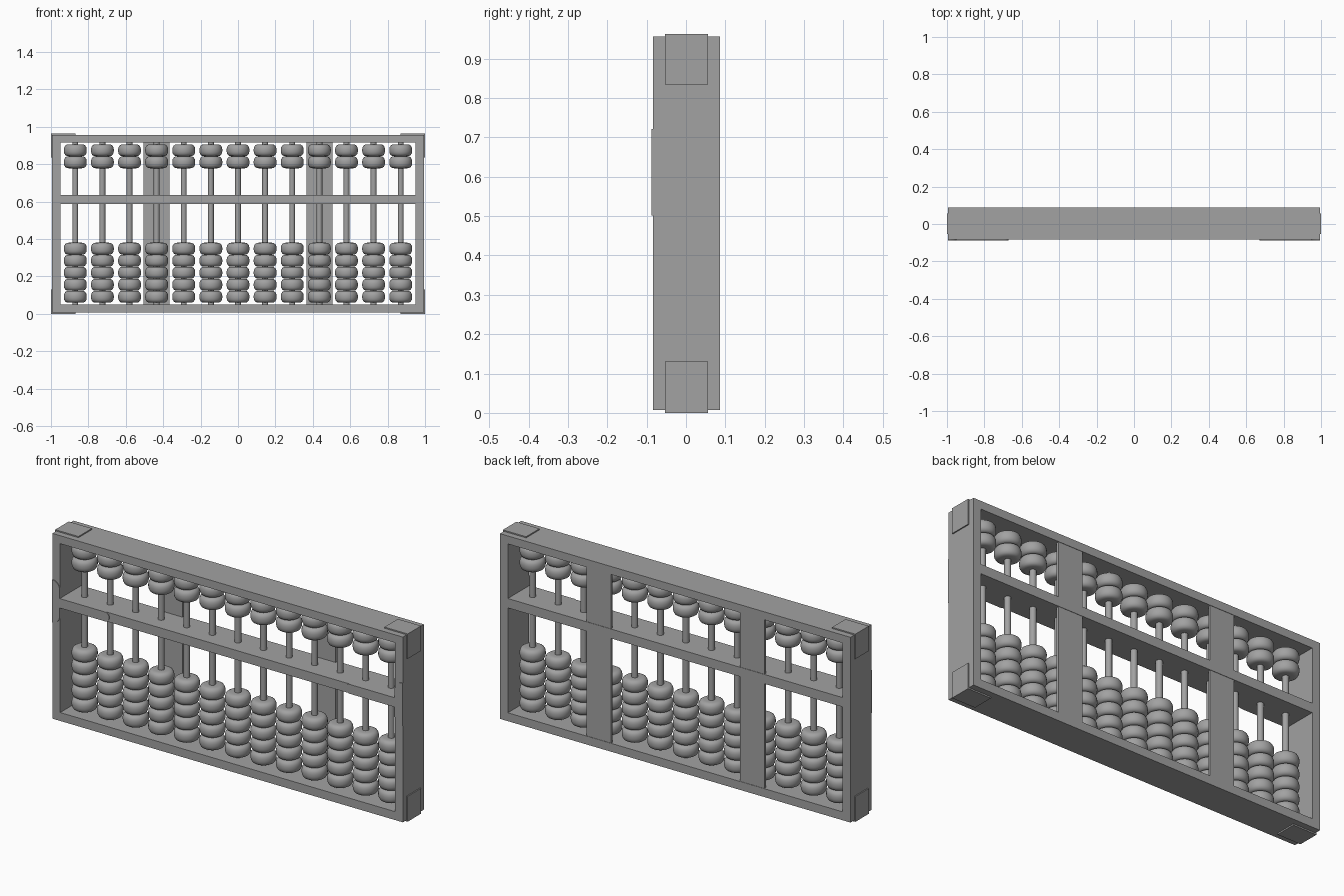
import bpy, bmesh, math

cube = bpy.data.objects.get("Cube")
if cube:
    bpy.data.objects.remove(cube, do_unlink=True)

grey = bpy.data.materials.new("plain_grey")
grey.use_nodes = True
colour = (0.36, 0.36, 0.36, 1)
grey.diffuse_color = colour
grey.node_tree.nodes["Principled BSDF"].inputs["Base Color"].default_value = colour


def finish(name, bm):
    bmesh.ops.recalc_face_normals(bm, faces=bm.faces)
    mesh = bpy.data.meshes.new(name)
    bm.to_mesh(mesh)
    bm.free()
    mesh.materials.append(grey)
    obj = bpy.data.objects.new(name, mesh)
    bpy.context.collection.objects.link(obj)
    return obj


def box(name, x, y, z):
    bm = bmesh.new()
    bmesh.ops.create_cube(bm, size=1)
    for v in bm.verts:
        for i, (lo, hi) in enumerate((x, y, z)):
            v.co[i] = lo if v.co[i] < 0 else hi
    return finish(name, bm)


def prism(name, outline, y0, y1):
    # extrude an x-z outline along y
    bm = bmesh.new()
    face = bm.faces.new([bm.verts.new((x, y0, z)) for x, z in outline])
    result = bmesh.ops.extrude_face_region(bm, geom=[face])
    verts = [g for g in result["geom"] if isinstance(g, bmesh.types.BMVert)]
    bmesh.ops.translate(bm, vec=(0, y1 - y0, 0), verts=verts)
    return finish(name, bm)


def lathe(name, profile, steps=32):
    bm = bmesh.new()
    verts = [bm.verts.new((r, 0, z)) for r, z in profile]
    edges = [bm.edges.new(pair) for pair in zip(verts, verts[1:])]
    bmesh.ops.spin(bm, geom=verts + edges, axis=(0, 0, 1), cent=(0, 0, 0),
                   angle=math.tau, steps=steps)
    bmesh.ops.remove_doubles(bm, verts=bm.verts, dist=0.0001)
    obj = finish(name, bm)
    for p in obj.data.polygons:
        p.use_smooth = True
    obj.data.set_sharp_from_angle(angle=math.radians(40))
    return obj


def place_copy(source, name, x, z):
    obj = bpy.data.objects.new(name, source.data)
    obj.location = (x, 0, z)
    bpy.context.collection.objects.link(obj)


FRONT, BACK = -0.084, 0.087
OUT_X, IN_X = 0.994, 0.95
LOW, HIGH = 0.007, 0.957
IN_LOW, IN_HIGH = 0.05, 0.916
BAR_LOW, BAR_HIGH = 0.588, 0.636
DEPTH = (FRONT, BACK)

# Outer frame and dividing beam
box("frame_bottom", (-OUT_X, OUT_X), DEPTH, (LOW, IN_LOW))
box("frame_top", (-OUT_X, OUT_X), DEPTH, (IN_HIGH, HIGH))
box("dividing_beam", (-IN_X, IN_X), DEPTH, (BAR_LOW, BAR_HIGH))

for side, s in (("right", -1), ("left", 1)):
    box("frame_" + side, sorted((s * IN_X, s * OUT_X)), DEPTH, (IN_LOW, IN_HIGH))

    # Corner caps: a plate on the end and a plate on the top or bottom
    cap_y = (-0.053, 0.056)
    for level, edge, tip, far in (("bottom", LOW, 0, 0.13), ("top", HIGH, 0.963, 0.835)):
        cap = f"corner_cap_{level}_{side}"
        box(cap + "_end", sorted((s * OUT_X, s)), cap_y, sorted((tip, far)))
        box(cap + "_flat", sorted((s * 0.868, s * OUT_X)), cap_y, sorted((tip, edge)))

    # Rounded joint plates where the beam meets the frame ends
    mid = (BAR_LOW + BAR_HIGH) / 2
    half = (BAR_HIGH - BAR_LOW) / 2
    arc = [math.pi / 2 * i / 8 for i in range(9)]
    width = OUT_X - IN_X
    upper = [(OUT_X - width * math.sin(a), mid + 0.065 + 0.045 * math.cos(a)) for a in arc]
    tongue = [(0.67 + half * (1 - math.sin(a)), mid + half * math.cos(a))
              for a in [math.pi * i / 12 for i in range(13)]]
    lower = [(x, 2 * mid - z) for x, z in reversed(upper)]
    outline = upper + [(IN_X, BAR_HIGH)] + tongue + [(IN_X, BAR_LOW)] + lower
    prism("joint_plate_" + side, [(s * x, z) for x, z in outline], -0.088, FRONT)

    # Back slats
    slat_x = (s * 0.435 - 0.069, s * 0.435 + 0.069)
    box("back_slat_" + side, slat_x, (0.072, 0.085), (IN_LOW, IN_HIGH))

# Rods and beads
rod = lathe("rod_1", [(0, IN_LOW), (0.0155, IN_LOW), (0.0155, IN_HIGH), (0, IN_HIGH)], 20)
half_profile = [(0.036, 0.032), (0.046, 0.030), (0.054, 0.025), (0.059, 0.016), (0.061, 0.006)]
profile = [(0.0155, 0.032)] + half_profile
profile += [(r, -z) for r, z in reversed(profile)]
bead = lathe("bead_1_1", profile)

levels = [0.091 + 0.0642 * i for i in range(5)] + [0.81, 0.874]
for column in range(13):
    x = (column - 6) * 0.145
    if column == 0:
        rod.location.x = x
    else:
        place_copy(rod, f"rod_{column + 1}", x, 0)
    for row, z in enumerate(levels):
        if column == 0 and row == 0:
            bead.location = (x, 0, z)
        else:
            place_copy(bead, f"bead_{column + 1}_{row + 1}", x, z)
